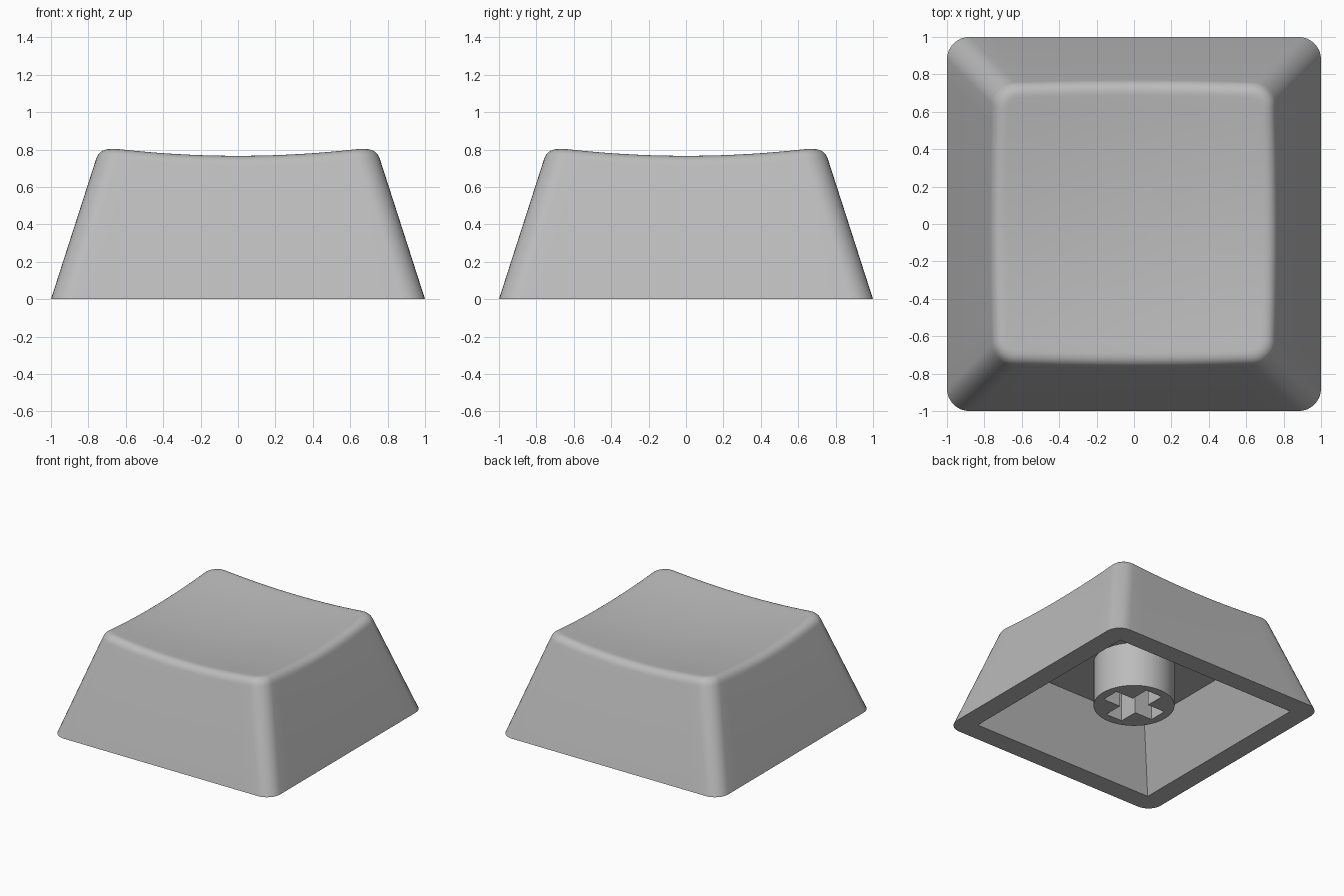
import bpy, bmesh, math
from mathutils import Vector

if "Cube" in bpy.data.objects:
    bpy.data.objects.remove(bpy.data.objects["Cube"])

grey = bpy.data.materials.new("light grey plastic")
grey.diffuse_color = (0.5, 0.5, 0.5, 1)
grey.use_nodes = True
grey.node_tree.nodes["Principled BSDF"].inputs["Base Color"].default_value = grey.diffuse_color

TAPER = 0.322      # wall lean per unit of height
RADIUS = 0.12      # plan radius of the corners
CEILING = 0.48     # height of the cavity roof
STEM_Z = 0.11      # bottom of the stem


def outline(half, r, arc=8, side=14):
    """Rounded square as a list of (x, y)."""
    pts, c = [], half - r
    for q in range(4):
        a0 = math.radians(90 * q)
        cx = c if q in (0, 3) else -c
        cy = c if q in (0, 1) else -c
        for j in range(arc + 1):
            a = a0 + math.pi / 2 * j / arc
            pts.append(Vector((cx + r * math.cos(a), cy + r * math.sin(a))))
        step = Vector((-math.sin(a0 + math.pi / 2), math.cos(a0 + math.pi / 2))) * 2 * c
        end = pts[-1].copy()
        pts += [end + step * j / side for j in range(1, side)]
    return pts


def dish(p):
    return 0.722 + 0.092 * p.length_squared


def ring(bm, pts):
    return [bm.verts.new(p) for p in pts]


def bridge(bm, a, b):
    for i in range(len(a)):
        j = (i + 1) % len(a)
        bm.faces.new((a[i], a[j], b[j], b[i]))


def fill_between(bm, *loops):
    """Flat face with a hole between two closed loops."""
    edges = []
    for loop in loops:
        for i, v in enumerate(loop):
            w = loop[(i + 1) % len(loop)]
            edges.append(bm.edges.get((v, w)) or bm.edges.new((v, w)))
    bmesh.ops.triangle_fill(bm, edges=edges, use_beauty=True)


def finish(bm, name):
    bmesh.ops.recalc_face_normals(bm, faces=bm.faces)
    me = bpy.data.meshes.new(name)
    bm.to_mesh(me)
    bm.free()
    me.materials.append(grey)
    ob = bpy.data.objects.new(name, me)
    bpy.context.collection.objects.link(ob)
    bpy.ops.object.select_all(action='DESELECT')
    ob.select_set(True)
    bpy.context.view_layer.objects.active = ob
    bpy.ops.object.shade_smooth_by_angle(angle=math.radians(30))


# Key shell: leaning walls, rounded rim, dished top
bm = bmesh.new()
base = outline(1, RADIUS)
low, edge, inner = [], [], []
for i in range(len(base)):
    z = 0.77
    for _ in range(6):                       # where the wall meets the dish
        z = dish(outline(1 - TAPER * z, RADIUS)[i])
    e = outline(1 - TAPER * z, RADIUS)[i]
    w = outline(1 - TAPER * (z - 0.06), RADIUS)[i]
    n = outline(1 - TAPER * z - 0.065, RADIUS - 0.065)[i]
    low.append(Vector((*w, z - 0.06)))
    edge.append(Vector((*e, z)))
    inner.append(Vector((*n, dish(n))))

bottom = ring(bm, [(p.x, p.y, 0) for p in base])
last = bottom
for s in range(9):                           # rounded rim
    t = s / 8
    cur = ring(bm, [a * (1 - t) ** 2 + b * 2 * t * (1 - t) + c * t * t
                    for a, b, c in zip(low, edge, inner)])
    bridge(bm, last, cur)
    last = cur
for f in (0.9, 0.75, 0.6, 0.45, 0.3, 0.15):  # dish
    flat = [p.xy * f for p in inner]
    cur = ring(bm, [(p.x, p.y, dish(p)) for p in flat])
    bridge(bm, last, cur)
    last = cur
centre = bm.verts.new((0, 0, dish(Vector((0, 0)))))
for i in range(len(last)):
    bm.faces.new((last[i], last[(i + 1) % len(last)], centre))

# Hollow underside with sharp corners
corners = [(1, 1), (-1, 1), (-1, -1), (1, -1)]
opening = ring(bm, [(0.835 * x, 0.835 * y, 0) for x, y in corners])
roof = ring(bm, [(0.635 * x, 0.635 * y, CEILING) for x, y in corners])
fill_between(bm, bottom, opening)
bridge(bm, opening, roof)
bm.faces.new(roof)
finish(bm, "key_shell")

# Stem: round post with a cross-shaped socket
bm = bmesh.new()
L, W = 0.235, 0.075
quarter = [(L, -W), (L, W), (W, W)]
cross = []
for q in range(4):
    for x, y in quarter:
        for _ in range(q):
            x, y = -y, x
        cross.append((x, y))
circle = [(0.305 * math.cos(math.tau * i / 48), 0.305 * math.sin(math.tau * i / 48))
          for i in range(48)]
post_low = ring(bm, [(x, y, STEM_Z) for x, y in circle])
post_top = ring(bm, [(x, y, CEILING) for x, y in circle])
socket_low = ring(bm, [(x, y, STEM_Z) for x, y in cross])
socket_top = ring(bm, [(x, y, CEILING - 0.002) for x, y in cross])
bridge(bm, post_low, post_top)
bridge(bm, socket_low, socket_top)
bm.faces.new(socket_top)
fill_between(bm, post_low, socket_low)
finish(bm, "stem")
